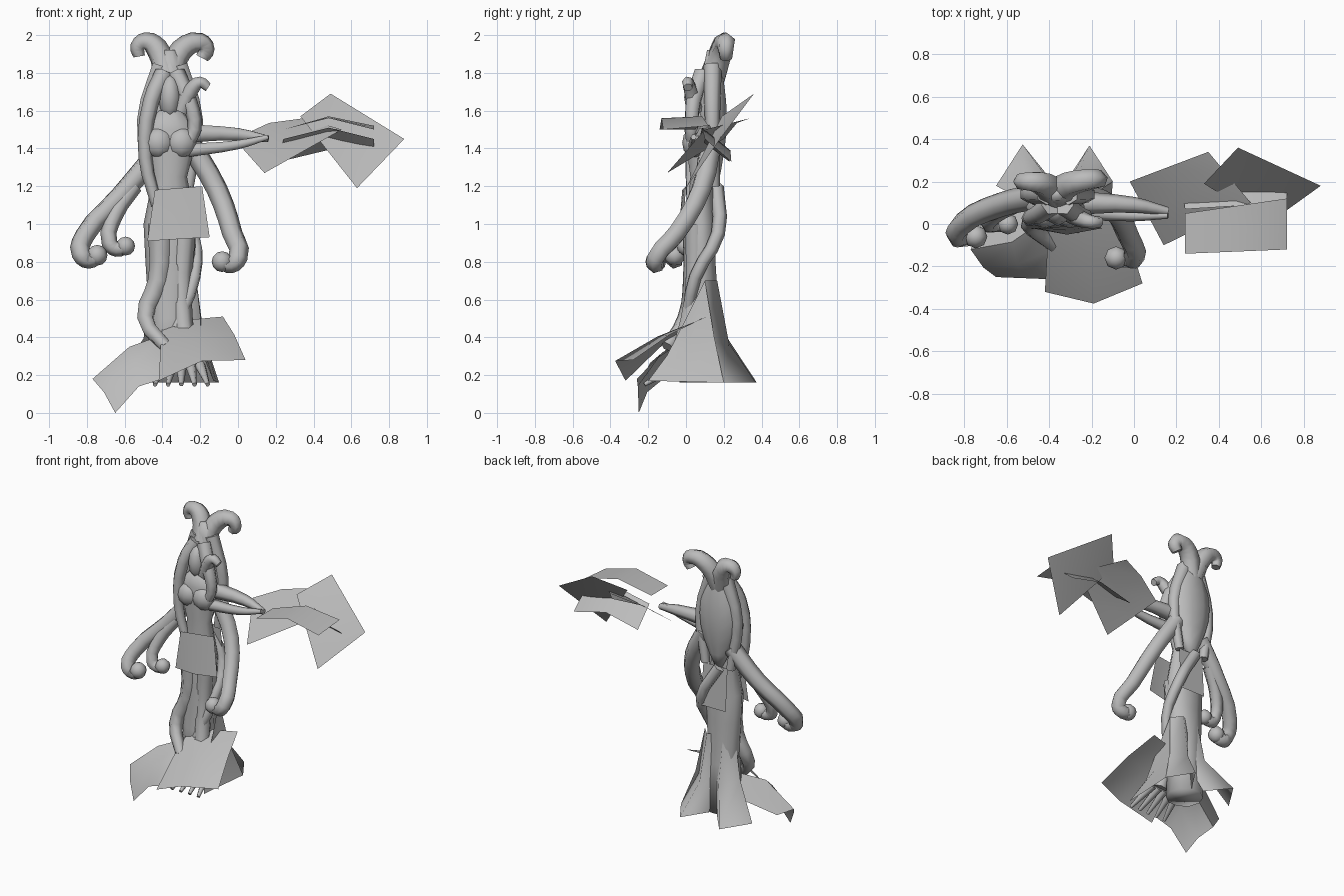
import bpy, bmesh, math
from mathutils import Vector

default_cube = bpy.data.objects.get("Cube")
if default_cube:
    bpy.data.objects.remove(default_cube, do_unlink=True)

shade = 0.5
grey = bpy.data.materials.new("plain grey")
grey.use_nodes = True
grey.diffuse_color = (shade, shade, shade, 1)
grey.node_tree.nodes["Principled BSDF"].inputs["Base Color"].default_value = grey.diffuse_color

# Upright axis of the figure
axis_x, axis_y = -.36, .1
still = (0, 0, 0)


def finish(name, mesh, smooth=True):
    """Put a mesh in the scene with the shared material."""
    part = bpy.data.objects.new(name, mesh)
    bpy.context.scene.collection.objects.link(part)
    mesh.materials.clear()
    mesh.materials.append(grey)
    mesh.polygons.foreach_set("use_smooth", [smooth] * len(mesh.polygons))
    return part


def ball(name, center, radii):
    """Smooth stretched ball."""
    bm = bmesh.new()
    bmesh.ops.create_uvsphere(bm, u_segments=8, v_segments=6, radius=1)
    bmesh.ops.scale(bm, vec=radii, verts=bm.verts)
    bmesh.ops.translate(bm, vec=center, verts=bm.verts)
    mesh = bpy.data.meshes.new(name)
    bm.to_mesh(mesh)
    bm.free()
    return finish(name, mesh)


def limb(name, points, thick, thin, turn=0, curl_steps=0, stride=.05, knob=0):
    """Tapering limb along points; its end may curl on by a turn in degrees per stride, to a knob."""
    path = [Vector(point) for point in points]
    heading = path[-1] - path[-2]
    angle = math.atan2(heading.z, heading.x)
    for step in range(curl_steps):
        angle += math.radians(turn)
        path.append(path[-1] + stride * Vector((math.cos(angle), 0, math.sin(angle))))

    curve = bpy.data.curves.new(name, "CURVE")
    curve.dimensions = "3D"
    curve.bevel_depth = 1
    curve.bevel_resolution = 1
    curve.resolution_u = 3
    curve.use_fill_caps = True
    spline = curve.splines.new("BEZIER")
    spline.bezier_points.add(len(path) - 1)
    for index, (knot, position) in enumerate(zip(spline.bezier_points, path)):
        knot.co = position
        knot.radius = thick + (thin - thick) * index / (len(path) - 1)
        knot.handle_left_type = knot.handle_right_type = "AUTO"

    helper = bpy.data.objects.new(name + " path", curve)
    bpy.context.scene.collection.objects.link(helper)
    graph = bpy.context.evaluated_depsgraph_get()
    mesh = bpy.data.meshes.new_from_object(helper.evaluated_get(graph))
    bpy.data.objects.remove(helper, do_unlink=True)
    finish(name, mesh)
    if knob:
        ball(name + "_knob", path[-1], (knob, knob, knob))


def loft(name, center_y, rings, sides=10):
    """Closed upright body from rings of height, half width and half depth."""
    bm = bmesh.new()
    loops = []
    for height, width, depth in rings:
        loop = []
        for side in range(sides):
            angle = math.tau * side / sides
            loop.append(bm.verts.new((axis_x + width * math.cos(angle),
                                      center_y + depth * math.sin(angle), height)))
        loops.append(loop)
    for low, high in zip(loops, loops[1:]):
        for side in range(sides):
            bm.faces.new((low[side - 1], low[side], high[side], high[side - 1]))
    bm.faces.new(loops[0])
    bm.faces.new(loops[-1])
    bmesh.ops.recalc_face_normals(bm, faces=bm.faces)
    mesh = bpy.data.meshes.new(name)
    bm.to_mesh(mesh)
    bm.free()
    return finish(name, mesh)


def sheet(name, inner_start, inner_end, outer_end, outer_start, outer_push=still, inner_push=still, sag=still):
    """Thin folded sheet: edge middles are pushed out, and the row halfway between edges sags."""
    bm = bmesh.new()
    rows = []
    for start, end, push in ((inner_start, inner_end, inner_push), (outer_start, outer_end, outer_push)):
        middle = (Vector(start) + Vector(end)) / 2 + Vector(push)
        rows.append([Vector(start), middle, Vector(end)])
    rows.insert(1, [(a + b) / 2 + Vector(sag) for a, b in zip(*rows)])
    grid = [[bm.verts.new(corner) for corner in row] for row in rows]
    for near, far in zip(grid, grid[1:]):
        for half in range(2):
            bm.faces.new((near[half], near[half + 1], far[half + 1], far[half]))
    mesh = bpy.data.meshes.new(name)
    bm.to_mesh(mesh)
    bm.free()
    return finish(name, mesh)


# Trunk-like body from the base to the neck
loft("body", axis_y - .02, [(.16, .12, .12), (.5, .11, .1), (.8, .13, .08), (1, .14, .08),
                            (1.25, .09, .06), (1.4, .13, .08), (1.5, .15, .07), (1.6, .06, .06)])
ball("head", (axis_x, .07, 1.67), (.06, .08, .12))

# Tall hair, swelling in the middle and narrowing at both ends
hair_rings = []
for level in range(9):
    swell = math.sin(math.pi * level / 8)
    hair_rings.append((1.2 + .09 * level, .03 + .12 * swell, .03 + .05 * swell))
loft("back_hair", .14, hair_rings)

# Matching parts on both sides of the axis
for side, sign, lock_end in (("right", -1, 1.1), ("left", 1, 1.4)):
    def across(offset):
        return axis_x + sign * offset
    ball(side + "_breast", (across(.06), .04, 1.43), (.08, .06, .08))
    limb(side + "_front_lock", [(across(.03), .09, 1.8), (across(.1), .04, 1.65),
                                (across(.13), .03, (1.6 + lock_end) / 2), (across(.07), .03, lock_end)], .05, .03)
    limb(side + "_side_lock", [(across(.05), .14, 1.84), (across(.14), .14, 1.55), (across(.1), .15, 1.2)], .05, .03)

# Curled hair tips
limb("right_crown_curl", [(-.38, .14, 1.78), (-.43, .19, 1.93), (-.49, .2, 1.965)], .07, .03, 65, 2)
limb("left_crown_curl", [(-.36, .14, 1.78), (-.3, .19, 1.92), (-.2, .21, 1.96)], .07, .035, -70, 2)
limb("temple_curl", [(-.3, .05, 1.6), (-.24, .02, 1.72), (-.2, .01, 1.75)], .045, .025, -70, 1)

# Outstretched arm with its twin branch
limb("left_arm", [(-.26, .1, 1.48), (0, .09, 1.475), (.16, .06, 1.45)], .055, .02)
limb("left_arm_branch", [(-.26, .06, 1.39), (0, .04, 1.42), (.16, .04, 1.46)], .04, .015)

# Hanging arms ending in curled knobs
limb("left_low_arm", [(-.25, .13, 1.42), (-.11, .08, 1.18), (-.03, -.05, .95), (0, -.16, .82)],
     .06, .045, -60, 2, knob=.055)
limb("right_low_arm", [(-.45, .13, 1.35), (-.63, .09, 1.14), (-.81, 0, .94), (-.83, -.06, .84)],
     .06, .045, 65, 2, knob=.055)
limb("right_arm_branch", [(-.55, .1, 1.2), (-.65, .05, 1.05), (-.68, 0, .9)], .045, .04, 60, 2, knob=.05)

# Legs, winding vine and toes
limb("right_leg", [(-.41, .05, 1), (-.42, .04, .7), (-.49, 0, .5), (-.38, -.1, .35)], .07, .035)
limb("left_leg", [(-.28, .05, 1), (-.3, .04, .6), (-.26, -.05, .25)], .06, .05)
limb("winding_vine", [(-.38, .16, 1.2), (-.24, .17, .95), (-.23, .05, .72), (-.33, 0, .45)], .04, .03)
for toe in range(5):
    x = .05 * toe - .4
    limb("root_toe", [(x, -.05, .25), (x + .02 * (toe - 2), -.22, .15)], .03, .012)

# Loincloth
sheet("front_loincloth", (-.44, -.02, 1.18), (-.19, 0, 1.2), (-.15, -.02, .93), (-.48, -.02, .91), (0, -.03, 0))
sheet("back_loincloth", (-.44, .16, 1.2), (-.25, .16, 1.2), (-.24, .18, .9), (-.44, .18, .9))

# Bark flaps flaring behind and beside the legs
sheet("right_bark_flap", (-.45, .1, .75), (-.35, .13, .75), (-.4, .22, .16), (-.65, .18, .16),
      (0, .175, 0), (0, .03, 0), (.05, -.04, -.06))
sheet("left_bark_flap", (-.34, .13, .7), (-.22, .1, .7), (-.1, .2, .16), (-.32, .2, .16),
      (0, .17, 0), (0, .05, 0), (-.02, -.04, -.06))
sheet("side_bark_flap", (-.22, .1, .7), (-.2, 0, .5), (-.13, -.2, .17), (-.1, .2, .16),
      still, still, (-.02, 0, -.03))

# Broad leaves around the base
sheet("front_leaf", (-.4, .04, .48), (-.08, .11, .51), (.04, -.28, .28), (-.42, -.32, .17),
      (0, -.075, .05), still, (0, 0, .02))
ridge_push = (0, -.05, .05)
sheet("right_base_leaf", (-.38, .05, .42), (-.77, -.12, .18), (-.65, -.25, 0), (-.4, -.26, .18),
      (0, 0, .05), ridge_push, (0, -.02, .02))
sheet("right_rear_leaf", (-.38, .05, .42), (-.77, -.12, .18), (-.72, 0, .17), (-.48, .12, .28), still, ridge_push)

# Leaf cluster at the end of the outstretched arm
fold = (0, 0, .06)
sheet("inner_leaf", (-.02, .2, 1.45), (.35, .34, 1.56), (.55, .1, 1.5), (.14, -.1, 1.27), still, (0, 0, .03))
sheet("outer_leaf", (.33, .19, 1.57), (.49, .36, 1.69), (.88, .18, 1.45), (.63, 0, 1.19))
sheet("top_leaf", (.24, .05, 1.5), (.72, .12, 1.52), (.72, -.12, 1.5), (.24, -.14, 1.5), fold, fold)
sheet("under_leaf", (.24, .07, 1.45), (.72, .1, 1.45), (.72, .24, 1.33), (.22, .23, 1.33), fold, fold)
